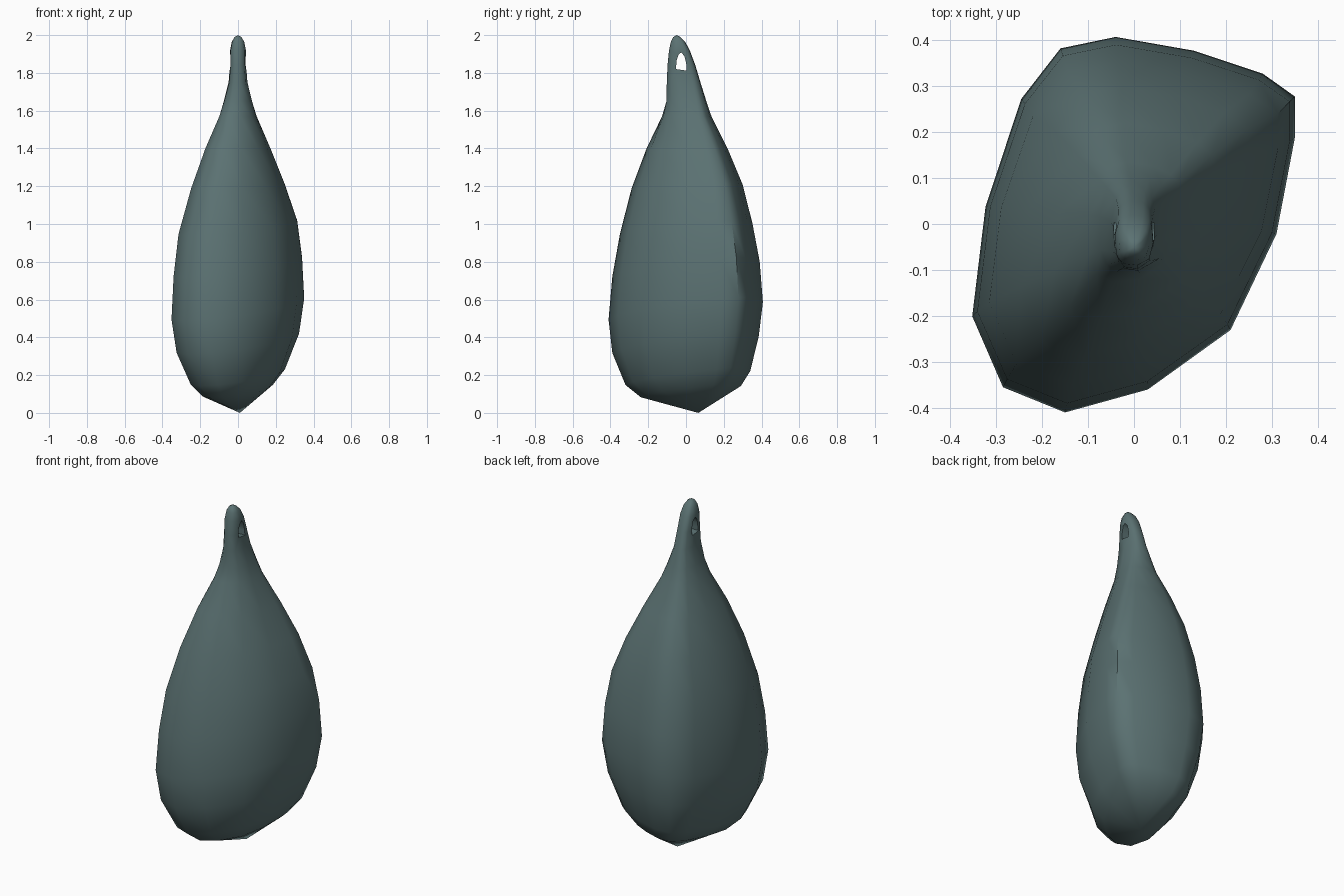
import bpy, bmesh, math

if "Cube" in bpy.data.objects:
    bpy.data.objects.remove(bpy.data.objects["Cube"])

lead = bpy.data.materials.new("dull blue grey")
lead.diffuse_color = (0.105, 0.168, 0.17, 1)
lead.use_nodes = True
lead.node_tree.nodes["Principled BSDF"].inputs["Base Color"].default_value = lead.diffuse_color

# Rounded, lopsided cross-section seen from above
OUTLINE = [(-0.04, 0.41), (0.13, 0.38), (0.28, 0.33), (0.35, 0.28), (0.35, 0.19),
           (0.31, -0.02), (0.21, -0.23), (0.03, -0.36), (-0.15, -0.41),
           (-0.285, -0.355), (-0.352, -0.2), (-0.323, 0.04), (-0.245, 0.275), (-0.16, 0.385)]

# Rings: z, half width in x, y min, y max, roundness, tilt
RINGS = [(0.115, 0.185, -0.24, 0.29, 0, 0.1),
         (0.19, 0.25, -0.32, 0.34, 0, 0.1),
         (0.37, 0.325, -0.39, 0.385, 0, 0.1),
         (0.55, 0.352, -0.41, 0.407, 0, 0.1),
         (0.77, 0.341, -0.39, 0.39, 0, 0.09),
         (0.98, 0.315, -0.35, 0.352, 0, 0.07),
         (1.2, 0.248, -0.288, 0.3, 0, 0.03),
         (1.4, 0.174, -0.21, 0.22, 0.1, 0),
         (1.57, 0.102, -0.13, 0.135, 0.4, 0),
         (1.65, 0.077, -0.108, 0.108, 0.7, 0),
         (1.75, 0.05, -0.102, 0.077, 1, 0),
         (1.84, 0.043, -0.098, 0.05, 1, 0),
         (1.92, 0.042, -0.09, 0.02, 1, 0),
         (1.965, 0.033, -0.08, -0.005, 1, 0),
         (1.99, 0.018, -0.067, -0.03, 1, 0)]


def ring_points(z, hx, y0, y1, rnd, tilt):
    pts = []
    for x, y in OUTLINE:
        u, v = x / 0.352, y / 0.41
        a = math.atan2(v, u)
        cu, cv = [math.copysign(abs(c) ** 0.75, c) for c in (math.cos(a), math.sin(a))]
        u, v = u + (cu - u) * rnd, v + (cv - v) * rnd
        px, py = u * hx, (y0 + y1) / 2 + v * (y1 - y0) / 2
        pts.append((px, py, z + tilt * (px + py)))
    return pts


def make(name, bm):
    bmesh.ops.recalc_face_normals(bm, faces=bm.faces[:])
    me = bpy.data.meshes.new(name)
    bm.to_mesh(me)
    bm.free()
    ob = bpy.data.objects.new(name, me)
    bpy.context.collection.objects.link(ob)
    me.materials.append(lead)
    return ob


# Teardrop body lofted from a pointed base up to the narrow eyelet
bm = bmesh.new()
loops = [[bm.verts.new(p) for p in ring_points(*r)] for r in RINGS]
n = len(OUTLINE)
for lo, hi in zip(loops, loops[1:]):
    for i in range(n):
        j = (i + 1) % n
        bm.faces.new((lo[i], lo[j], hi[j], hi[i]))
base, tip = bm.verts.new((0.01, 0.065, 0)), bm.verts.new((0, -0.05, 2))
for i in range(n):
    j = (i + 1) % n
    bm.faces.new((base, loops[0][j], loops[0][i]))
    bm.faces.new((tip, loops[-1][i], loops[-1][j]))
body = make("teardrop_weight", bm)

# Eyelet hole running sideways through the neck
bm = bmesh.new()
hole = [(-0.053, 1.82), (0.003, 1.812), (0.002, 1.845), (-0.008, 1.888),
        (-0.025, 1.908), (-0.039, 1.898), (-0.05, 1.865)]
sides = [[bm.verts.new((x, y, z)) for y, z in hole] for x in (-0.2, 0.2)]
for s in sides:
    bm.faces.new(s)
for i in range(len(hole)):
    j = (i + 1) % len(hole)
    bm.faces.new((sides[0][i], sides[0][j], sides[1][j], sides[1][i]))
cutter = make("eyelet_cutter", bm)
cutter.hide_render = True

bpy.context.view_layer.objects.active = body
body.select_set(True)
mod = body.modifiers.new("eyelet", 'BOOLEAN')
mod.operation, mod.object, mod.solver = 'DIFFERENCE', cutter, 'EXACT'
bpy.ops.object.modifier_apply(modifier=mod.name)
bpy.data.objects.remove(cutter)
bpy.ops.object.shade_smooth_by_angle(angle=math.radians(55))
